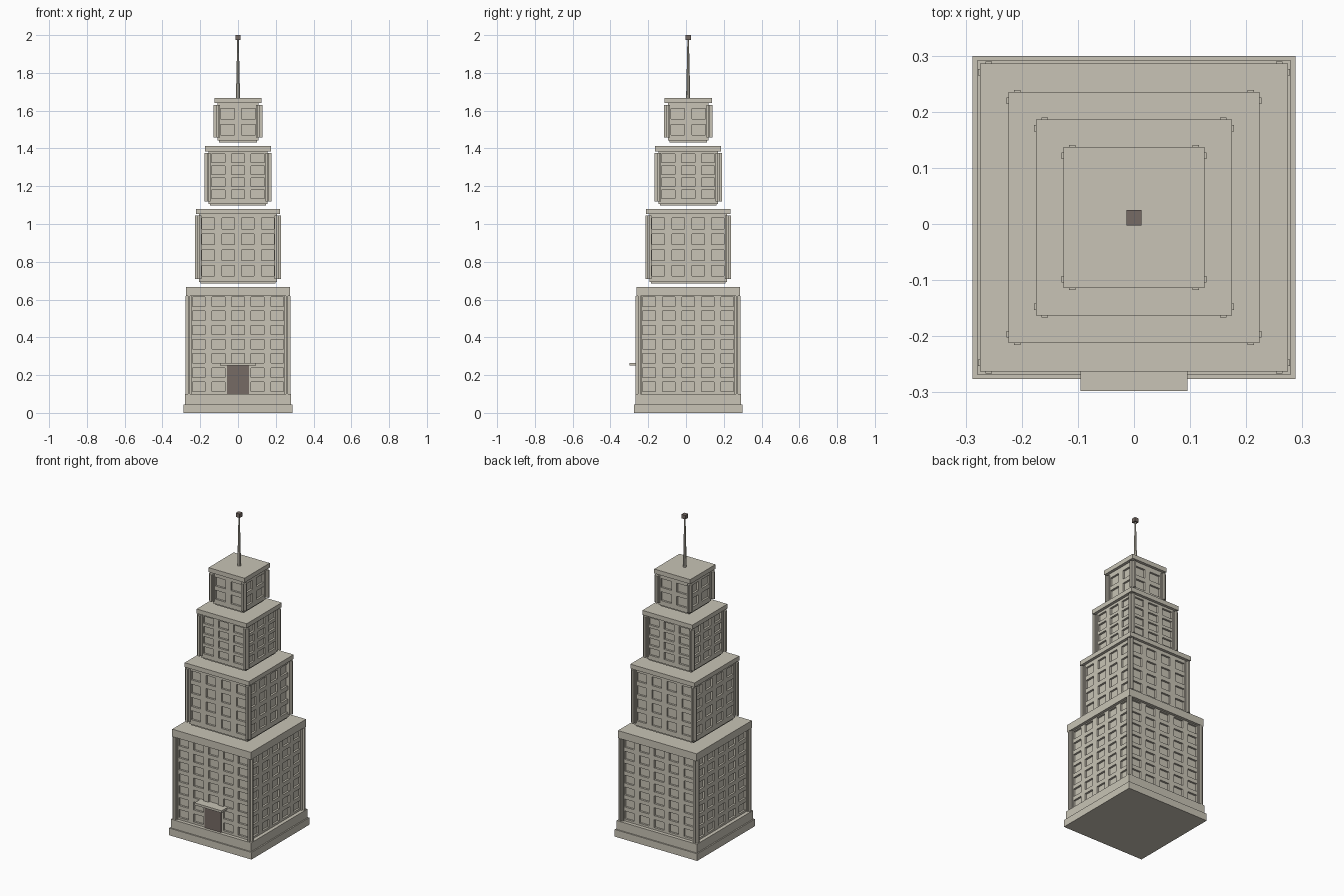
import bpy, bmesh
from mathutils import Vector

if "Cube" in bpy.data.objects:
    bpy.data.objects.remove(bpy.data.objects["Cube"], do_unlink=True)

CY = 0.0115  # tower axis in y


def material(name, rgb):
    m = bpy.data.materials.new(name)
    m.use_nodes = True
    m.diffuse_color = (*rgb, 1)
    m.node_tree.nodes["Principled BSDF"].inputs["Base Color"].default_value = (*rgb, 1)
    return m


stone = material("pale_stone", (0.58, 0.55, 0.465))
dark = material("dark_brown", (0.18, 0.145, 0.13))


def finish(name, bm, mat):
    me = bpy.data.meshes.new(name)
    bm.to_mesh(me)
    bm.free()
    me.materials.append(mat)
    ob = bpy.data.objects.new(name, me)
    ob.location.y = CY
    bpy.context.collection.objects.link(ob)
    return ob


def add_box(bm, x0, x1, y0, y1, z0, z1):
    verts = bmesh.ops.create_cube(bm, size=1)["verts"]
    for v in verts:
        v.co = Vector((x1 if v.co.x > 0 else x0,
                       y1 if v.co.y > 0 else y0,
                       z1 if v.co.z > 0 else z0))


def box(name, x0, x1, y0, y1, z0, z1, mat=stone):
    bm = bmesh.new()
    add_box(bm, x0, x1, y0, y1, z0, z1)
    return finish(name, bm, mat)


def slab(name, half, z0, z1, mat=stone):
    return box(name, -half, half, -half, half, z0, z1, mat)


def walls(name, half, z0, z1, cols, pitch, width, rows, first, rise, height):
    """Square block with a grid of recessed windows on all four sides."""
    bm = bmesh.new()
    add_box(bm, -half, half, -half, half, z0, z1)
    across = [(i - (cols - 1) / 2) * pitch for i in range(cols)]
    up = [first + i * rise for i in range(rows)]

    def cut(axis, at):
        normal = Vector((0, 0, 0))
        normal[axis] = 1
        bmesh.ops.bisect_plane(bm, geom=bm.verts[:] + bm.edges[:] + bm.faces[:],
                               plane_co=normal * at, plane_no=normal, dist=1e-6)

    for s in (-0.5, 0.5):
        for c in across:
            cut(0, c + s * width)
            cut(1, c + s * width)
        for c in up:
            cut(2, c + s * height)
    bm.normal_update()
    panes = []
    for f in bm.faces:
        if abs(f.normal.z) > 0.5:
            continue
        c = f.calc_center_median()
        t = c.y if abs(f.normal.x) > 0.5 else c.x
        if (any(abs(t - a) < width / 4 for a in across)
                and any(abs(c.z - u) < height / 4 for u in up)):
            panes.append(f)
    for f in bmesh.ops.extrude_discrete_faces(bm, faces=panes)["faces"]:
        f.normal_update()
        shift = f.normal * -0.012
        for v in f.verts:
            v.co += shift
    bmesh.ops.recalc_face_normals(bm, faces=bm.faces[:])
    return finish(name, bm, stone)


def pilasters(name, half, z0, z1):
    """A pair of narrow strips near the corners of every side."""
    bm = bmesh.new()
    inner, outer, w = half - 0.012, half + 0.021, 0.006
    for s in (-1, 1):
        for t in (-1, 1):
            c = t * (half + 0.002)
            lo, hi = sorted((s * inner, s * outer))
            add_box(bm, c - w, c + w, lo, hi, z0, z1)
            add_box(bm, lo, hi, c - w, c + w, z0, z1)
    return finish(name, bm, stone)


# Stepped base
slab("plinth", 0.2875, 0, 0.045)
slab("base_course", 0.2795, 0.045, 0.1)

# Tiers: name, half width, foot, pilaster bottom and top, roof bottom and top, windows
tiers = [
    ("lower", 0.257, 0.1, 0.1, 0.62, 0.62, 0.667, (5, 0.1035, 0.067, 7, 0.138, 0.0752, 0.05)),
    ("second", 0.206, 0.684, 0.71, 1.045, 1.052, 1.08, (4, 0.105, 0.066, 4, 0.752, 0.0835, 0.056)),
    ("third", 0.157, 1.097, 1.12, 1.376, 1.385, 1.413, (3, 0.105, 0.07, 4, 1.157, 0.0635, 0.045)),
    ("top", 0.108, 1.432, 1.457, 1.629, 1.64, 1.668, (2, 0.111, 0.073, 2, 1.5, 0.083, 0.056)),
]
for name, half, foot, p0, p1, r0, r1, windows in tiers:
    body = foot
    if name != "lower":
        body = foot + 0.01
        slab(name + "_tier_foot", half - 0.008, foot, body)
    walls(name + "_tier_walls", half, body, r0, *windows)
    pilasters(name + "_tier_pilasters", half, p0, p1)
    slab(name + "_tier_roof", half + 0.0175, r0, r1)

# Entrance
front = -0.257
box("door", -0.058, 0.058, front - 0.006, front + 0.002, 0.1, 0.25, dark)
box("door_canopy", -0.095, 0.095, -0.298 - CY, front + 0.01, 0.25, 0.264)

# Mast with its tip
bm = bmesh.new()
bmesh.ops.create_cone(bm, cap_ends=True, segments=8, radius1=0.011, radius2=0.004, depth=0.31)
bmesh.ops.translate(bm, verts=bm.verts[:], vec=(0, 0, 1.823))
finish("mast", bm, stone)
slab("mast_tip", 0.0138, 1.975, 2.0, dark)
